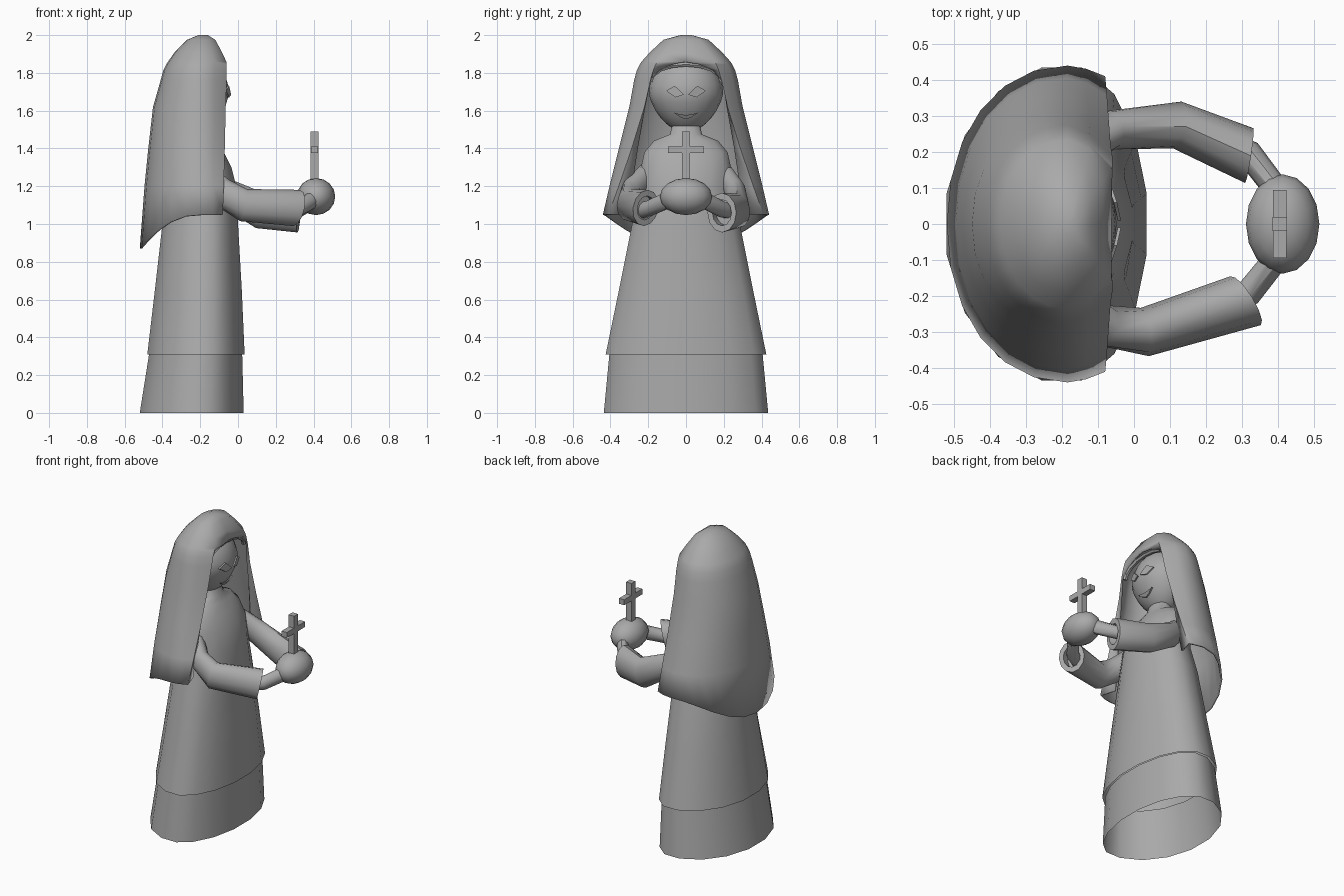
import bpy, bmesh, math
from mathutils import Vector

cube = bpy.data.objects.get("Cube")
if cube:
    bpy.data.objects.remove(cube, do_unlink=True)

grey = bpy.data.materials.new("stone grey")
grey.use_nodes = True
COLOUR = (0.4, 0.4, 0.4, 1)
grey.diffuse_color = COLOUR
grey.node_tree.nodes["Principled BSDF"].inputs["Base Color"].default_value = COLOUR


def finish(bm, name, angle=40, smooth=True):
    """Turn a bmesh into a named, shaded object."""
    bmesh.ops.remove_doubles(bm, verts=bm.verts, dist=0.0005)
    bmesh.ops.recalc_face_normals(bm, faces=bm.faces)
    mesh = bpy.data.meshes.new(name)
    bm.to_mesh(mesh)
    bm.free()
    mesh.materials.append(grey)
    obj = bpy.data.objects.new(name, mesh)
    bpy.context.collection.objects.link(obj)
    if smooth:
        bpy.ops.object.select_all(action='DESELECT')
        obj.select_set(True)
        bpy.context.view_layer.objects.active = obj
        bpy.ops.object.shade_smooth_by_angle(angle=math.radians(angle))
    return obj


def loft(name, rings, closed=True, caps=True, angle=40):
    """Skin a list of point rings."""
    bm = bmesh.new()
    rows = [[bm.verts.new(p) for p in ring] for ring in rings]
    n = len(rows[0])
    for a, b in zip(rows, rows[1:]):
        for i in range(n if closed else n - 1):
            j = (i + 1) % n
            bm.faces.new((a[i], a[j], b[j], b[i]))
    if caps:
        bm.faces.new(rows[0])
        bm.faces.new(rows[-1])
    return finish(bm, name, angle)


def dress_ring(z, back, front, half_width, n=16):
    """Egg-shaped ring, widest ahead of its middle."""
    c = front - 0.4 * (front - back)
    ring = []
    for i in range(n):
        t = 2 * math.pi * (i + 0.5) / n
        r = front - c if math.cos(t) > 0 else c - back
        ring.append(Vector((c + r * 1.02 * math.cos(t), half_width * 1.02 * math.sin(t), z)))
    return ring


def tube(name, path, sizes, sides=12, aim=None):
    """Elliptical tube along a path; sizes are (sideways, upright) radii.
    An aim gives it an open cuff facing that way."""
    pts = [Vector(p) for p in path]
    rings = []
    for i, p in enumerate(pts):
        d = (pts[min(i + 1, len(pts) - 1)] - pts[max(i - 1, 0)]).normalized()
        if aim and i == len(pts) - 1:
            d = Vector(aim).normalized()
        side = d.cross(Vector((0, 0, 1))).normalized()
        up = side.cross(d)
        rings.append([p + side * sizes[i][0] * math.cos(t) + up * sizes[i][1] * math.sin(t)
                      for t in (2 * math.pi * k / sides for k in range(sides))])
    if aim:
        # rolled-in cuff
        end, d = pts[-1], (pts[-1] - pts[-2]).normalized()
        lip = [end + (v - end) * 0.66 for v in rings[-1]]
        rings += [lip, [v - d * 0.05 for v in lip]]
    return loft(name, rings)


def ball(name, centre, radii, shape=None, u=16, v=12):
    bm = bmesh.new()
    bmesh.ops.create_uvsphere(bm, u_segments=u, v_segments=v, radius=1)
    for vert in bm.verts:
        k = shape(vert.co.z) if shape else 1
        vert.co = Vector((centre[0] + vert.co.x * radii[0] * k,
                          centre[1] + vert.co.y * radii[1] * k,
                          centre[2] + vert.co.z * radii[2]))
    return finish(bm, name, 60)


def box(name, centre, size):
    bm = bmesh.new()
    bmesh.ops.create_cube(bm, size=1)
    for vert in bm.verts:
        vert.co = Vector(centre) + Vector(a * b for a, b in zip(vert.co, size))
    return finish(bm, name, smooth=False)


# Dress: open underskirt, and gown with bodice and neck
loft("underskirt", [dress_ring(0, -0.52, 0.03, 0.435), dress_ring(0.315, -0.47, 0.022, 0.405)], caps=False)
loft("gown", [dress_ring(z, b, f, w) for z, b, f, w in (
    (0.31, -0.48, 0.035, 0.425), (0.65, -0.44, 0.02, 0.355), (1.0, -0.40, 0.0, 0.285),
    (1.18, -0.37, -0.005, 0.235), (1.30, -0.35, -0.035, 0.238), (1.38, -0.33, -0.075, 0.22),
    (1.44, -0.31, -0.11, 0.17), (1.475, -0.28, -0.13, 0.085), (1.54, -0.27, -0.15, 0.07))], caps=False)

# Head, tapering to the chin
HEAD, RADII = (-0.22, 0, 1.69), (0.172, 0.197, 0.205)


def chin(h):
    return 1 - 0.2 * max(0, -h)


ball("head", HEAD, RADII, chin, 20, 14)


def face_plate(name, outline):
    """Thin plate lying on the front of the head."""
    def on_head(y, z, lift):
        h = (z - HEAD[2]) / RADII[2]
        k = chin(h)
        depth = max(0, 1 - h * h - (y / (RADII[1] * k)) ** 2)
        return Vector((HEAD[0] + RADII[0] * k * math.sqrt(depth) + lift, y, z))
    loft(name, [[on_head(y, z, lift) for y, z in outline] for lift in (0.004, 0.013)], angle=20)


# Diamond eyes and a smiling mouth
for side, label in ((1, "left"), (-1, "right")):
    face_plate(label + "_eye", [(side * y, z) for y, z in (
        (0.01, 1.685), (0.055, 1.67), (0.105, 1.705), (0.06, 1.732))])
face_plate("mouth", [(-0.065, 1.59), (-0.03, 1.565), (0, 1.555), (0.03, 1.565),
                     (0.065, 1.59), (0.03, 1.58), (0, 1.577), (-0.03, 1.58)])

# Veil: rings that are closed over the crown and open around the face
# (height, half width, back x, front x, half width of the front opening)
VEIL = ((2.0, 0.03, -0.21, -0.16, 0), (1.975, 0.12, -0.27, -0.12, 0),
        (1.91, 0.19, -0.335, -0.085, 0), (1.86, 0.235, -0.37, -0.062, 0),
        (1.845, 0.245, -0.38, -0.06, 0.07), (1.815, 0.26, -0.395, -0.06, 0.14),
        (1.76, 0.275, -0.41, -0.06, 0.195),
        (1.62, 0.30, -0.45, -0.065, 0.215), (1.40, 0.355, -0.475, -0.07, 0.255),
        (1.20, 0.405, -0.495, -0.075, 0.285), (1.05, 0.44, -0.52, -0.08, 0.31))
CENTRE = -0.185


def veil_ring(z, w, back, front, gap):
    # the front corner squares out toward the hem
    corner = w * (0.6 + 0.35 * (2 - z))
    half = [(front - 0.1 * gap, gap), (front, corner),
            ((front + CENTRE) / 2, corner + (w - corner) * 0.7)]
    for i in range(7):
        t = math.pi / 2 * i / 6
        half.append((CENTRE - (CENTRE - back) * math.sin(t) ** 0.95, w * max(0, math.cos(t)) ** 0.95))
    # the hem dips toward the back
    dip = 0.18 if z == VEIL[-1][0] else 0
    pts = [Vector((x, y, z - dip * min(1, max(0, (-0.2 - x) / 0.32)) ** 2.2)) for x, y in half]
    return pts + [Vector((p.x, -p.y, p.z)) for p in reversed(pts[:-1])]


rings = [veil_ring(*r) for r in VEIL]
veil = loft("veil", [[Vector((CENTRE, 0, 2.0))] * len(rings[0])] + rings,
            closed=False, caps=False, angle=50)
thick = veil.modifiers.new("cloth thickness", 'SOLIDIFY')
thick.thickness = 0.012
thick.offset = -1

# Band framing the forehead
tube("forehead_band", [(-0.09, 0.19 * math.cos(t), 1.755 + 0.09 * math.sin(t))
                       for t in (math.pi * k / 8 for k in range(9))],
     [(0.015, 0.013)] * 9, 6)

# Sleeves with open cuffs, and forearms reaching the clasped hands
tube("left_sleeve", [(-0.2, 0.18, 1.29), (-0.07, 0.26, 1.17), (0.12, 0.275, 1.07), (0.32, 0.19, 1.06)],
     [(0.05, 0.06), (0.055, 0.075), (0.066, 0.095), (0.077, 0.105)], aim=(1, -0.15, -0.05))
tube("right_sleeve", [(-0.2, -0.18, 1.29), (-0.09, -0.28, 1.17), (0.03, -0.3, 1.1), (0.31, -0.213, 1.085)],
     [(0.05, 0.06), (0.06, 0.08), (0.068, 0.087), (0.08, 0.098)], aim=(0.8, 0.5, -0.2))
tube("left_forearm", [(0.22, 0.235, 1.07), (0.32, 0.195, 1.075), (0.40, 0.09, 1.13)],
     [(0.04, 0.045), (0.038, 0.042), (0.035, 0.045)], 10)
tube("right_forearm", [(0.22, -0.235, 1.07), (0.32, -0.19, 1.085), (0.40, -0.09, 1.13)],
     [(0.04, 0.045), (0.038, 0.042), (0.035, 0.045)], 10)
ball("clasped_hands", (0.413, 0, 1.145), (0.102, 0.138, 0.098), u=16, v=8)

# Cross held upright
box("cross_post", (0.405, 0, 1.345), (0.04, 0.04, 0.29))
box("cross_bar", (0.405, 0, 1.393), (0.038, 0.19, 0.036))
